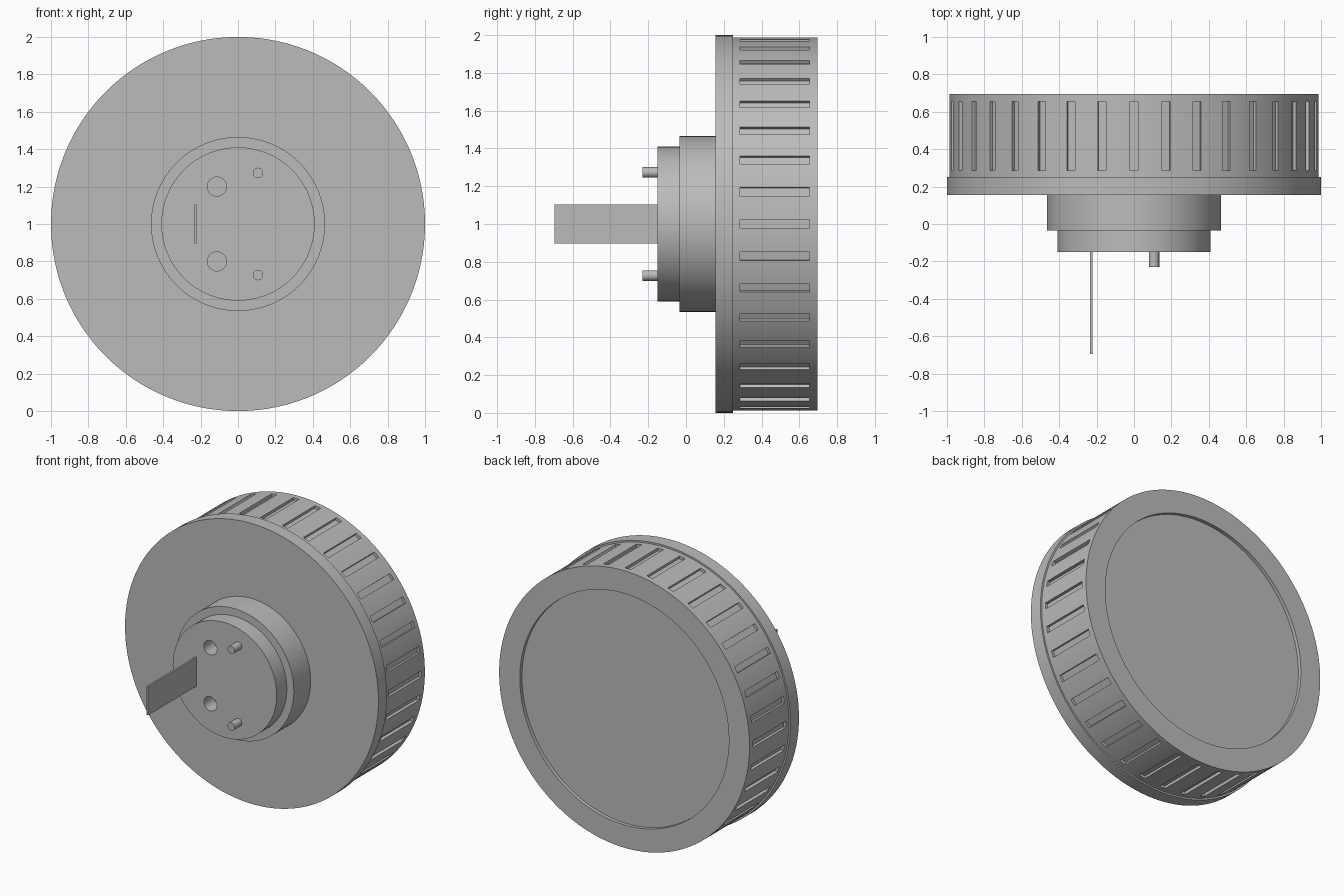
import bpy, bmesh, math
from mathutils import Matrix, Vector

if "Cube" in bpy.data.objects:
    bpy.data.objects.remove(bpy.data.objects["Cube"], do_unlink=True)

AXIS_Z = 1.0
GROOVES = 36

grey = bpy.data.materials.new("plain grey")
grey.use_nodes = True
colour = (0.5, 0.5, 0.5, 1)
grey.diffuse_color = colour
grey.node_tree.nodes["Principled BSDF"].inputs["Base Color"].default_value = colour


def finish(bm, name):
    bmesh.ops.recalc_face_normals(bm, faces=bm.faces)
    mesh = bpy.data.meshes.new(name)
    bm.to_mesh(mesh)
    bm.free()
    mesh.materials.append(grey)
    obj = bpy.data.objects.new(name, mesh)
    bpy.context.collection.objects.link(obj)
    return obj


def smooth(obj):
    bpy.ops.object.select_all(action="DESELECT")
    obj.select_set(True)
    bpy.context.view_layer.objects.active = obj
    bpy.ops.object.shade_smooth_by_angle(angle=math.radians(30))


def lathe(profile, angles):
    """Turn (radius, y) points about the y axis and cap both ends."""
    bm = bmesh.new()
    rings = [[bm.verts.new((r * math.sin(a), y, AXIS_Z + r * math.cos(a)))
              for a in angles] for r, y in profile]
    n = len(angles)
    for low, high in zip(rings, rings[1:]):
        for i in range(n):
            j = (i + 1) % n
            bm.faces.new((low[i], low[j], high[j], high[i]))
    bm.faces.new(rings[0])
    bm.faces.new(rings[-1])
    return bm


def cylinder(name, x, z, radius, y0, y1):
    bm = bmesh.new()
    place = Matrix.Translation((x, (y0 + y1) / 2, z)) @ Matrix.Rotation(math.pi / 2, 4, "X")
    bmesh.ops.create_cone(bm, cap_ends=True, segments=32, radius1=radius,
                          radius2=radius, depth=y1 - y0, matrix=place)
    return finish(bm, name)


# Drum with front flange and shallow recess in the back
step = math.tau / GROOVES
half = 0.0225 / 0.988
gap = step - 2 * half
angles = []
for k in range(GROOVES):
    start = k * step + half
    angles += [k * step - half] + [start + gap * t / 3 for t in range(3)]
body_r = 0.988
bm = lathe([(1, 0.155), (1, 0.25), (body_r, 0.25), (body_r, 0.285), (body_r, 0.655),
            (body_r, 0.695), (0.825, 0.695), (0.825, 0.67)], angles)

# Grip grooves pushed in around the rim
bm.faces.ensure_lookup_table()
grip = []
for f in bm.faces:
    c = f.calc_center_median()
    turn = math.atan2(c.x, c.z - AXIS_Z) / step
    if abs(c.y - 0.47) < 0.01 and abs(turn - round(turn)) < 0.02:
        grip.append(f)
for f in bmesh.ops.extrude_discrete_faces(bm, faces=grip)["faces"]:
    c = f.calc_center_median()
    inward = Vector((-c.x, 0, AXIS_Z - c.z)).normalized()
    bmesh.ops.translate(bm, verts=f.verts, vec=inward * 0.02)
smooth(finish(bm, "grooved_drum"))

# Stepped hub
even = [math.tau * i / 96 for i in range(96)]
hub = finish(lathe([(0.41, -0.15), (0.41, -0.035), (0.465, -0.035), (0.465, 0.155)], even),
             "stepped_hub")

# Two holes drilled in the hub
for z in (AXIS_Z - 0.2, AXIS_Z + 0.2):
    cutter = cylinder("hole_cutter", -0.113, z, 0.051, -0.25, -0.04)
    cutter.hide_render = True
    mod = hub.modifiers.new("hole", "BOOLEAN")
    mod.operation = "DIFFERENCE"
    mod.solver = "EXACT"
    mod.object = cutter
    bpy.context.view_layer.objects.active = hub
    bpy.ops.object.modifier_apply(modifier=mod.name)
    bpy.data.objects.remove(cutter, do_unlink=True)
smooth(hub)

# Pins
for side, z in (("lower", AXIS_Z - 0.273), ("upper", AXIS_Z + 0.273)):
    smooth(cylinder(side + "_pin", 0.107, z, 0.028, -0.23, -0.14))

# Flat blade
bm = bmesh.new()
bmesh.ops.create_cube(bm, size=1, matrix=Matrix.Translation((-0.229, -0.4175, AXIS_Z))
                      @ Matrix.Diagonal((0.013, 0.555, 0.206, 1)))
finish(bm, "flat_blade")
